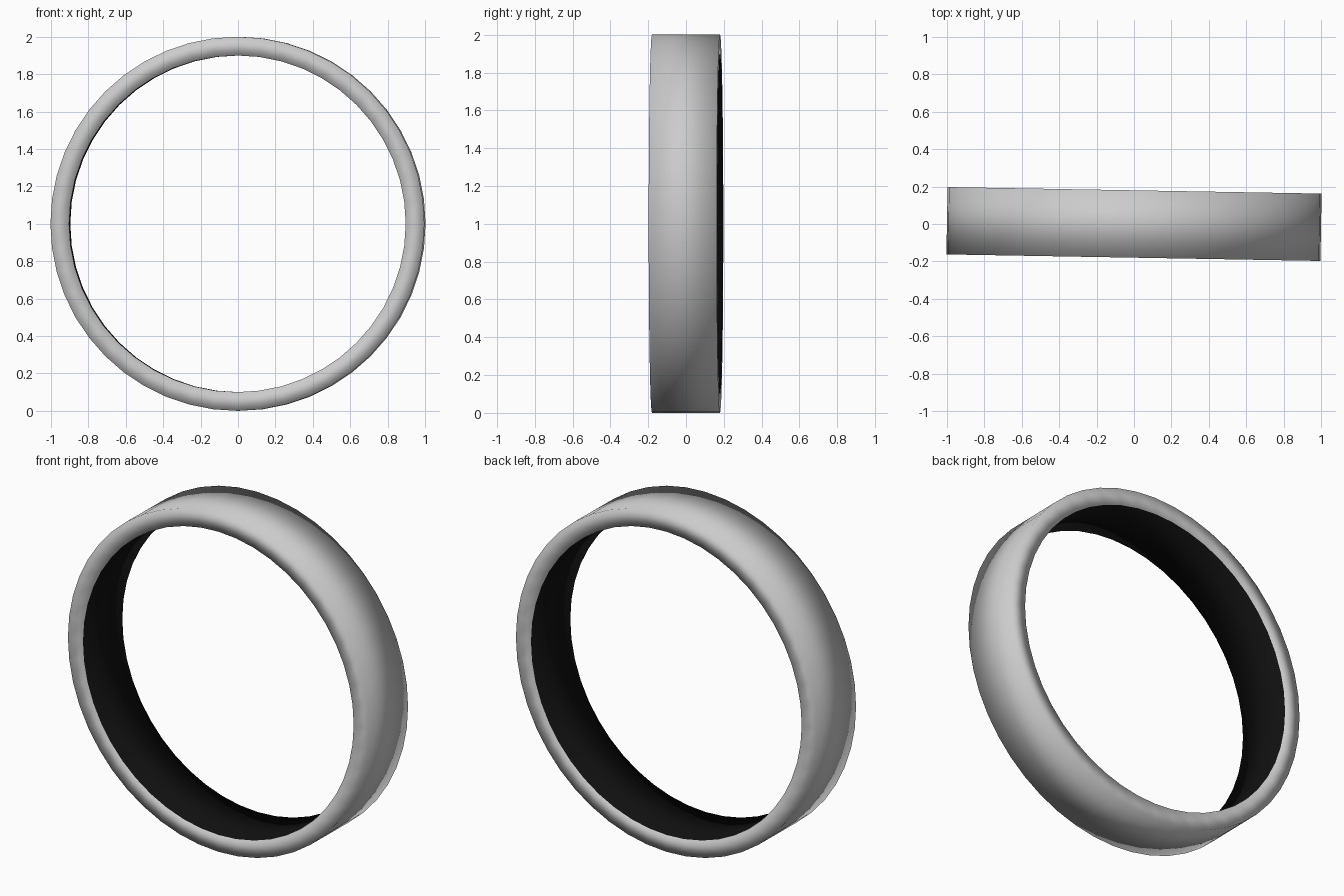
import bpy, bmesh, math

if "Cube" in bpy.data.objects:
    bpy.data.objects.remove(bpy.data.objects["Cube"])

SEGMENTS = 48
# cross-section as (radius, y): outer wall, back rim, inner wall, front rim
PROFILE = [(1.0, -0.18), (1.0, 0.18), (0.9, 0.18), (0.9, -0.18)]

# band swept around the y axis
bm = bmesh.new()
rings = []
for i in range(SEGMENTS):
    a = 2 * math.pi * i / SEGMENTS
    rings.append([bm.verts.new((r * math.cos(a), y, r * math.sin(a))) for r, y in PROFILE])
n = len(PROFILE)
for i in range(SEGMENTS):
    p, q = rings[i], rings[(i + 1) % SEGMENTS]
    for j in range(n):
        k = (j + 1) % n
        face = bm.faces.new((p[j], p[k], q[k], q[j]))
        face.smooth = True
        face.material_index = 1 if j == 2 else 0
bmesh.ops.recalc_face_normals(bm, faces=bm.faces)

mesh = bpy.data.meshes.new("ring_band")
bm.to_mesh(mesh)
bm.free()
ring = bpy.data.objects.new("ring_band", mesh)
bpy.context.collection.objects.link(ring)

# grey outside, black inner wall
for name, c in (("band_grey", 0.8), ("inner_black", 0.005)):
    mat = bpy.data.materials.new(name)
    mat.diffuse_color = (c, c, c, 1)
    mat.use_nodes = True
    mat.node_tree.nodes["Principled BSDF"].inputs["Base Color"].default_value = mat.diffuse_color
    mesh.materials.append(mat)

# stands upright, turned very slightly
ring.location = (0, 0, 1)
ring.rotation_euler = (0, 0, math.radians(-1.0))
